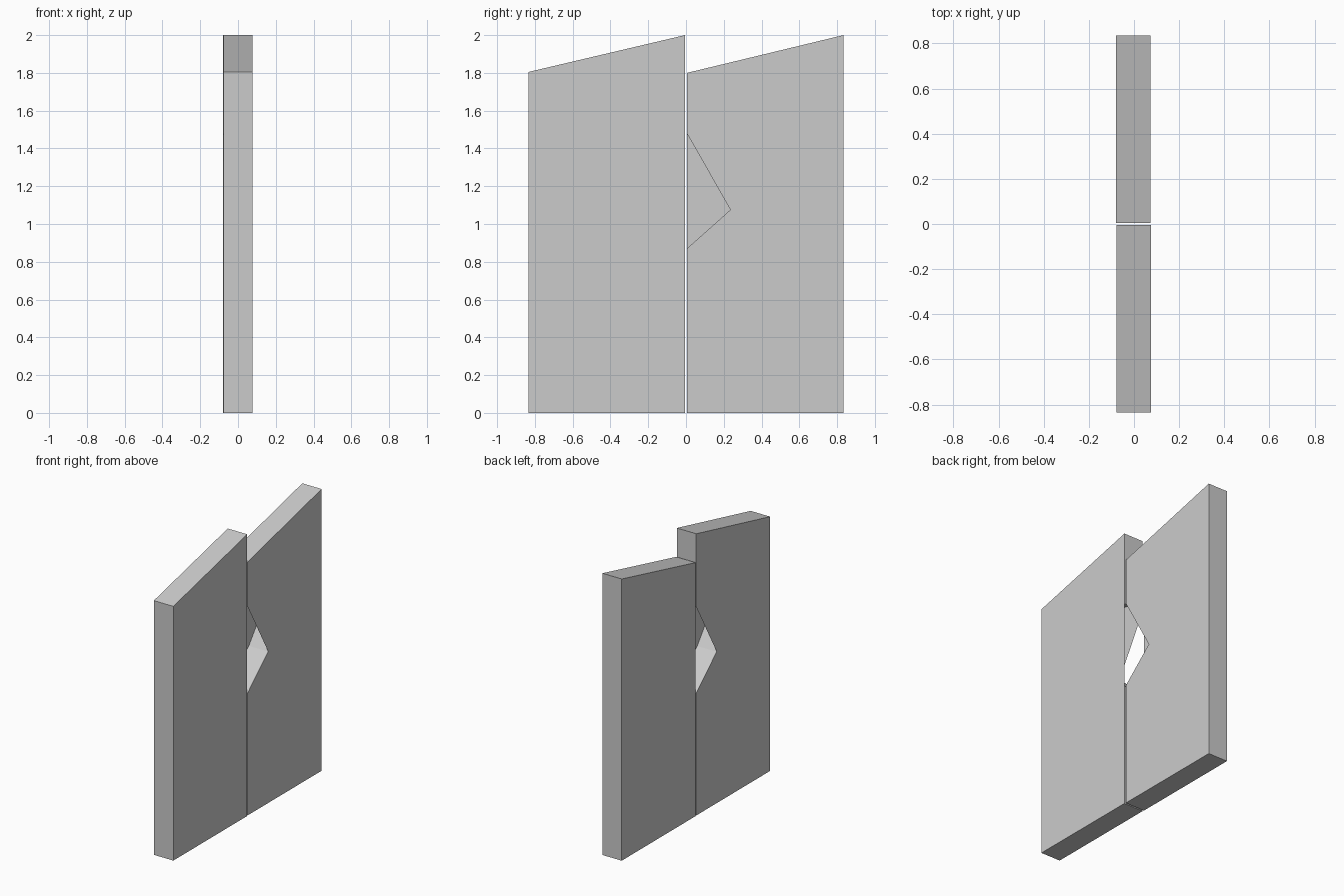
import bpy, bmesh

if "Cube" in bpy.data.objects:
    bpy.data.objects.remove(bpy.data.objects["Cube"])

# Half-heart cutout running up from the bottom tip to the top dip (distance from seam, height)
HEART = [(0, 0.87), (0.23, 1.075), (0.31, 1.18), (0.365, 1.33), (0.36, 1.47),
         (0.29, 1.57), (0.2, 1.595), (0.1, 1.57), (0, 1.48)]
WIDTH = 0.829


def make_panel(name, side, x0, x1, open_x):
    """Hollow-pocketed door panel; the pocket opens only on the open_x face."""
    gap = 0.005
    z_seam, z_end = (1.8, 2.0) if side > 0 else (2.0, 1.805)
    bm = bmesh.new()

    def face(points):
        bm.faces.new([bm.verts.new(p) for p in points])

    def at(x, p):
        return (x, side * (gap + p[0]), p[1])

    outer = [(0, z_seam), (WIDTH, z_end), (WIDTH, 0), (0, 0)]

    # Rim and half-heart pocket walls
    loop = outer + HEART
    for a, b in zip(loop, loop[1:] + loop[:1]):
        face([at(x0, a), at(x0, b), at(x1, b), at(x1, a)])

    # Broad faces: one solid, one with a triangular opening into the pocket
    for x in (x0, x1):
        notch = [HEART[0], HEART[1], HEART[-1]] if x == open_x else []
        face([at(x, p) for p in outer + notch])

    bmesh.ops.remove_doubles(bm, verts=bm.verts, dist=0.0001)
    bmesh.ops.triangulate(bm, faces=[f for f in bm.faces if len(f.verts) > 4])
    bmesh.ops.recalc_face_normals(bm, faces=bm.faces)
    mesh = bpy.data.meshes.new(name)
    bm.to_mesh(mesh)
    bm.free()
    obj = bpy.data.objects.new(name, mesh)
    bpy.context.collection.objects.link(obj)
    return obj


# Two door leaves, pockets opening on opposite faces
make_panel("door_panel_rear", 1, -0.079, 0.073, 0.073)
make_panel("door_panel_front", -1, -0.077, 0.076, -0.077)
